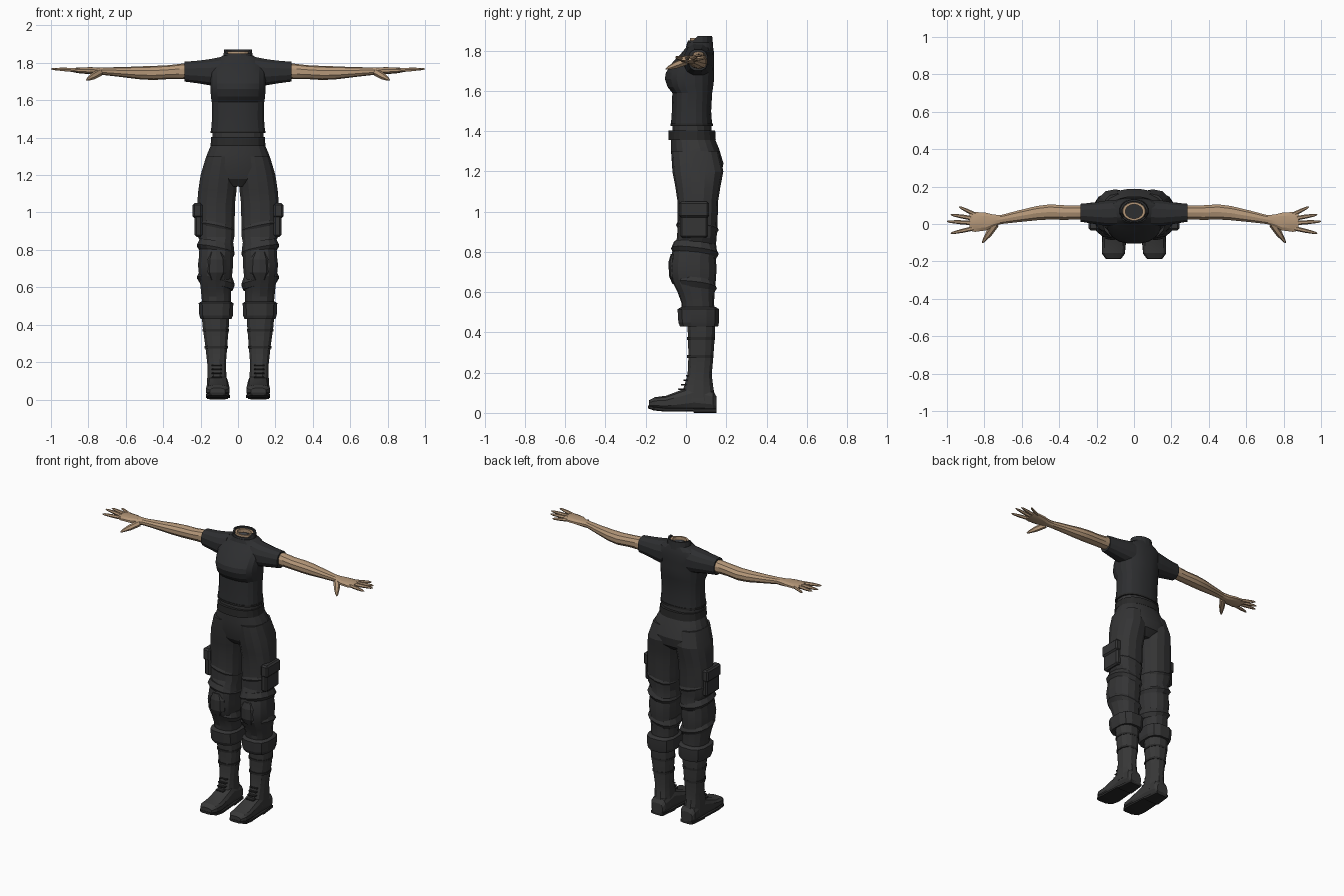
import bpy, bmesh
from math import cos, sin, tau, copysign
from mathutils import Vector

cube = bpy.data.objects.get("Cube")
if cube:
    bpy.data.objects.remove(cube, do_unlink=True)


def material(name, rgb):
    mat = bpy.data.materials.new(name)
    mat.use_nodes = True
    colour = (*rgb, 1)
    mat.diffuse_color = colour
    shader = mat.node_tree.nodes["Principled BSDF"]
    shader.inputs["Base Color"].default_value = colour
    shader.inputs["Roughness"].default_value = 0.9
    return mat


SHIRT = material("shirt charcoal", (0.027, 0.028, 0.030))
TROUSERS = material("trouser grey", (0.035, 0.035, 0.036))
BOOT = material("boot grey", (0.040, 0.040, 0.040))
TRIM = material("dark trim", (0.022, 0.022, 0.022))
SKIN = material("skin", (0.46, 0.31, 0.19))
LINING = material("neck lining", (0.07, 0.075, 0.085))


def finish(name, bm, mat, mirror=False):
    """Turn a bmesh into an object, optionally mirrored across x."""
    bmesh.ops.recalc_face_normals(bm, faces=bm.faces)
    mesh = bpy.data.meshes.new(name)
    bm.to_mesh(mesh)
    bm.free()
    mesh.materials.append(mat)
    obj = bpy.data.objects.new(name, mesh)
    bpy.context.collection.objects.link(obj)
    if mirror:
        obj.modifiers.new("both sides", "MIRROR").use_mirror_merge = False
    bpy.context.view_layer.objects.active = obj
    obj.select_set(True)
    bpy.ops.object.shade_smooth_by_angle(angle=0.3)
    obj.select_set(False)
    return obj


def loft(name, rings, mat, axis="z", sides=16, power=2.4, mirror=False,
         caps=True, warp=None):
    """Skin rounded sections; each ring is (position, a0, a1, b0, b1)."""
    bm = bmesh.new()
    loops = []
    for t, a0, a1, b0, b1 in rings:
        loop = []
        for i in range(sides):
            c, s = cos(tau * (i + .5) / sides), sin(tau * (i + .5) / sides)
            # scale so that the outermost points touch the given extents
            fit = cos(tau / 2 / sides) ** (2 / power)
            a = (a0 + a1) / 2 + (a1 - a0) / 2 * copysign(abs(c) ** (2 / power), c) / fit
            b = (b0 + b1) / 2 + (b1 - b0) / 2 * copysign(abs(s) ** (2 / power), s) / fit
            co = {"x": (t, a, b), "y": (a, t, b), "z": (a, b, t)}[axis]
            co = Vector(co)
            if warp:
                warp(co)
            loop.append(bm.verts.new(co))
        loops.append(loop)
    for low, high in zip(loops, loops[1:]):
        for i in range(sides):
            j = (i + 1) % sides
            bm.faces.new((low[i], low[j], high[j], high[i]))
    if caps:
        bm.faces.new(loops[0])
        bm.faces.new(loops[-1])
    return finish(name, bm, mat, mirror)


def body(name, rings, mat, **options):
    """Loft centred on x = 0; each ring is (z, half width, front, back)."""
    return loft(name, [(z, -w, w, f, b) for z, w, f, b in rings], mat, **options)


def box(name, low, high, mat, bevel=0.01):
    """Mirrored bevelled block between two corners."""
    low, high = Vector(low), Vector(high)
    bm = bmesh.new()
    bmesh.ops.create_cube(bm, size=1)
    for v in bm.verts:
        v.co = (low + high) / 2 + v.co * (high - low)
    bmesh.ops.bevel(bm, geom=bm.edges[:], offset=bevel, segments=1, affect="EDGES")
    return finish(name, bm, mat, True)


def finger(name, start, end, thick, thin):
    """Mirrored tapering finger with a pointed tip."""
    start, end = Vector(start), Vector(end)
    turn = (end - start).to_track_quat("Z", "Y")
    bm = bmesh.new()
    loops = []
    for t, r in ((0, thick), (.5, thick * .9), (.88, thin), (1, thin * .4)):
        loops.append([bm.verts.new(start.lerp(end, t) + turn @ Vector(
            (r * cos(tau * i / 6), r * sin(tau * i / 6), 0))) for i in range(6)])
    for low, high in zip(loops, loops[1:]):
        for i in range(6):
            j = (i + 1) % 6
            bm.faces.new((low[i], low[j], high[j], high[i]))
    bm.faces.new(loops[0])
    bm.faces.new(loops[-1])
    return finish(name, bm, SKIN, True)


# Shirt: torso, sleeves and hem
body("shirt_torso", [
    (1.43, .145, -.075, .13), (1.5, .139, -.07, .125), (1.59, .14, -.068, .13),
    (1.62, .145, -.092, .135), (1.66, .147, -.105, .14), (1.69, .148, -.1, .14),
    (1.74, .15, -.068, .14), (1.785, .15, -.025, .14), (1.815, .125, .0, .135),
    (1.84, .078, .005, .13)], SHIRT, sides=20)
loft("shirt_sleeves", [
    (.09, -.01, .13, 1.67, 1.832), (.15, -.01, .125, 1.68, 1.82),
    (.21, .0, .115, 1.69, 1.812), (.285, .012, .108, 1.7, 1.806)],
    SHIRT, axis="x", sides=12, mirror=True)
body("shirt_hem", [(1.425, .147, -.078, .133), (1.437, .147, -.078, .133)], TRIM, sides=20)


# Collar and open neck
def dip(co):
    if co.z > 1.85 and co.y < .04:
        co.z -= .022


body("shirt_collar", [(1.82, .08, .0, .135), (1.872, .074, .01, .13),
                      (1.872, .063, .017, .12), (1.82, .063, .017, .12)],
     SHIRT, power=2, caps=False, warp=dip)
body("neck", [(1.81, .062, .018, .118), (1.862, .06, .02, .116),
              (1.862, .046, .03, .104), (1.81, .046, .03, .104)],
     SKIN, power=2, caps=False)
body("neck_opening", [(1.835, .05, .026, .108), (1.84, .05, .026, .108)], LINING, power=2)

# Arms and hands
loft("arms", [
    (.2, .03, .1, 1.715, 1.795), (.29, .025, .1, 1.715, 1.795),
    (.37, .022, .1, 1.715, 1.786), (.45, .024, .105, 1.71, 1.782),
    (.52, .02, .096, 1.713, 1.78), (.62, .01, .072, 1.725, 1.776),
    (.71, .0, .048, 1.735, 1.775), (.75, -.012, .05, 1.735, 1.775),
    (.79, -.034, .06, 1.74, 1.776), (.85, -.042, .064, 1.745, 1.775),
    (.88, -.036, .058, 1.75, 1.772)], SKIN, axis="x", sides=10, power=2.2, mirror=True)
finger("little_fingers", (.85, .051, 1.76), (.935, .092, 1.762), .011, .007)
finger("ring_fingers", (.86, .03, 1.762), (.98, .05, 1.766), .012, .007)
finger("middle_fingers", (.86, .005, 1.762), (1, .014, 1.768), .012, .007)
finger("index_fingers", (.86, -.024, 1.762), (.98, -.05, 1.766), .012, .007)
finger("thumbs", (.74, .0, 1.748), (.81, -.1, 1.708), .02, .009)

# Waist, belt and hips
body("waist", [(1.38, .136, -.068, .127), (1.44, .136, -.068, .127)], TROUSERS)
body("belt", [(1.355, .147, -.088, .148), (1.403, .143, -.086, .145)], TRIM, sides=20)
body("hips", [(1.37, .14, -.075, .14), (1.31, .166, -.075, .165),
              (1.24, .185, -.07, .186), (1.18, .17, -.055, .175),
              (1.14, .06, -.025, .13)], TROUSERS, sides=20)

# Trouser legs
loft("trouser_legs", [
    (1.3, .005, .17, -.07, .16), (1.2, .002, .2, -.065, .183),
    (1.12, .008, .212, -.05, .168), (1.05, .016, .218, -.04, .157),
    (.95, .018, .22, -.04, .155), (.87, .02, .215, -.042, .15),
    (.84, .026, .2, -.055, .147), (.8, .02, .207, -.066, .152),
    (.77, .027, .208, -.07, .145), (.72, .026, .214, -.076, .15),
    (.66, .032, .208, -.07, .146), (.6, .037, .2, -.04, .14),
    (.55, .037, .195, -.022, .138), (.5, .04, .19, -.02, .14)],
    TROUSERS, sides=14, mirror=True)


# Slanted cloth folds around thigh and knee
def slant(co):
    co.z += .2 * (co.x - .11) - .12 * (co.y - .05)


for place, z, front, back in (("thigh", .92, -.047, .16), ("knee", .8, -.072, .16),
                              ("shin", .63, -.058, .151)):
    loft(place + "_folds", [
        (z - .03, .03, .2, front + .014, back - .016),
        (z, .018, .22, front, back),
        (z + .035, .03, .205, front + .014, back - .016)],
        TROUSERS, sides=14, mirror=True, warp=slant)

# Knee pads and thigh pockets
loft("knee_pads", [(.64, .085, .15, -.066, 0), (.68, .06, .17, -.083, 0),
                   (.75, .062, .168, -.085, 0), (.79, .085, .15, -.074, 0)],
     TROUSERS, sides=10, mirror=True)
box("pockets", (.19, -.03, .87), (.232, .11, 1.03), TROUSERS)
box("pocket_flaps", (.19, -.034, .97), (.242, .114, 1.05), TROUSERS)

# Gathered cuffs over the boots
loft("trouser_cuffs", [
    (.43, .035, .2, -.03, .16), (.45, .027, .207, -.038, .164),
    (.515, .025, .21, -.042, .165), (.525, .04, .195, -.025, .15)],
    TROUSERS, sides=12, power=2.8, mirror=True)

# Boots
loft("boot_shafts", [
    (.46, .045, .195, .005, .145), (.38, .05, .188, .01, .143),
    (.28, .058, .174, .012, .136), (.19, .065, .164, .008, .128),
    (.13, .062, .164, -.01, .135), (.06, .055, .166, -.03, .148)],
    BOOT, sides=12, mirror=True)
loft("boot_feet", [
    (.152, .07, .15, .012, .08), (.135, .058, .163, .012, .11),
    (.04, .054, .165, .012, .14), (-.02, .05, .165, .012, .115),
    (-.1, .045, .17, .012, .085), (-.155, .05, .17, .018, .078),
    (-.185, .07, .15, .025, .062)], BOOT, axis="y", sides=12, power=2.8, mirror=True)
loft("boot_soles", [
    (.152, .066, .154, .0, .025), (.04, .053, .167, .0, .025),
    (.035, .053, .167, .008, .025), (-.1, .043, .172, .006, .026),
    (-.16, .049, .171, .012, .032), (-.188, .07, .15, .022, .038)],
    TRIM, axis="y", sides=8, power=4, mirror=True)

# Boot straps and lacing
for i, z in enumerate((.37, .28)):
    w = .006 * i
    loft(f"boot_strap_{i + 1}", [(z + h, .047 + w, .189 - 1.5 * w, .006, .143 - w)
                                 for h in (-.007, .007)],
         TRIM, sides=12, mirror=True)
for i in range(4):
    z = .18 - .022 * i
    y = .004 - .013 * i
    box(f"boot_lace_{i + 1}", (.085, y - .004, z), (.142, y + .03, z + .008), TRIM, .002)
